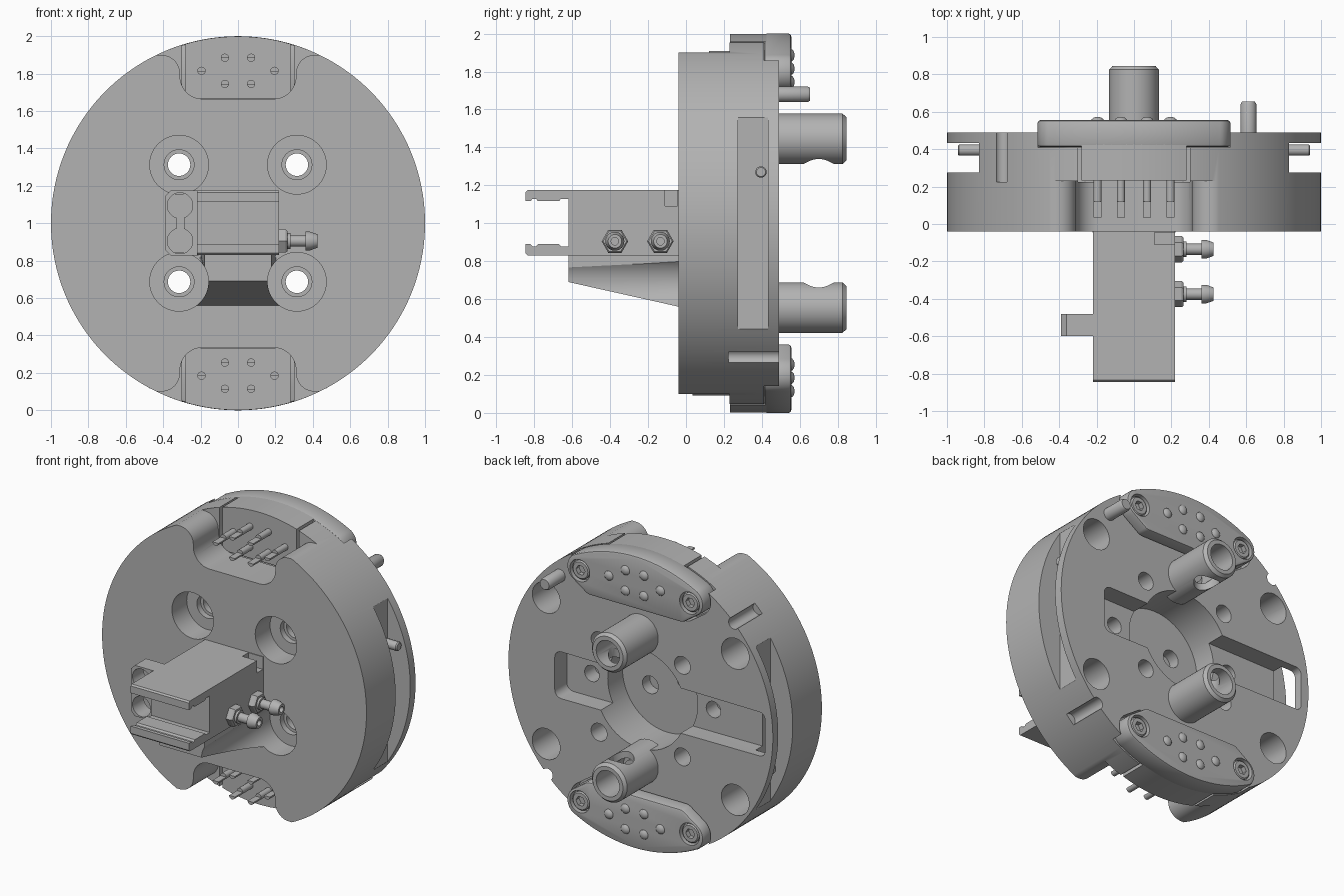
import bpy, bmesh, math

old = bpy.data.objects.get("Cube")
if old:
    bpy.data.objects.remove(old, do_unlink=True)

steel = bpy.data.materials.new("machined_grey")
steel.use_nodes = True
steel.diffuse_color = (0.45, 0.45, 0.45, 1)
steel.node_tree.nodes["Principled BSDF"].inputs["Base Color"].default_value = (0.45, 0.45, 0.45, 1)


def loft(name, rings, axis="Y", origin=(0, 0, 0)):
    """Solid through rings of (distance along axis, [(u, v), ...])."""
    bm = bmesh.new()
    loops = []
    for d, pts in rings:
        loop = []
        for u, v in pts:
            p = {"X": (d, u, v), "Y": (u, d, v), "Z": (u, v, d)}[axis]
            loop.append(bm.verts.new([a + b for a, b in zip(p, origin)]))
        loops.append(loop)
    n = len(loops[0])
    for a, b in zip(loops, loops[1:]):
        for i in range(n):
            bm.faces.new((a[i], a[(i + 1) % n], b[(i + 1) % n], b[i]))
    bm.faces.new(loops[0])
    bm.faces.new(loops[-1])
    bmesh.ops.recalc_face_normals(bm, faces=bm.faces)
    mesh = bpy.data.meshes.new(name)
    bm.to_mesh(mesh)
    bm.free()
    mesh.materials.append(steel)
    ob = bpy.data.objects.new(name, mesh)
    bpy.context.collection.objects.link(ob)
    return ob


def prism(name, pts, a, b, axis="Y"):
    return loft(name, [(a, pts), (b, pts)], axis)


def box(name, x0, x1, y0, y1, z0, z1):
    return prism(name, [(x0, z0), (x1, z0), (x1, z1), (x0, z1)], y0, y1)


def arc(cx, cy, r, a0, a1, n=12):
    return [(cx + r * math.cos(math.radians(a0 + (a1 - a0) * i / n)),
             cy + r * math.sin(math.radians(a0 + (a1 - a0) * i / n))) for i in range(n + 1)]


def turned(name, origin, stations, axis="Y", sides=32):
    """Round part from (distance, radius) stations."""
    return loft(name, [(d, arc(0, 0, r, 0, 360, sides)[:-1]) for d, r in stations], axis, origin)


def hole(x, z, r, y0, y1, sides=32):
    return turned("cutter", (x, 0, z), [(y0, r), (y1, r)], "Y", sides)


def apply_mod(ob, mod):
    bpy.context.view_layer.objects.active = ob
    bpy.ops.object.modifier_apply(modifier=mod.name)


def cut(ob, cutters):
    for c in cutters:
        mod = ob.modifiers.new("cut", "BOOLEAN")
        mod.operation, mod.solver, mod.object = "DIFFERENCE", "EXACT", c
        apply_mod(ob, mod)
        bpy.data.objects.remove(c, do_unlink=True)


def mirrored(right):
    """Close a right-hand outline with its mirror image in x."""
    return right + [(-x, z) for x, z in reversed(right)]


def flip(pts, s):
    """Outline measured from the disc centre, for the upper or lower side."""
    return [(x, 1 + s * z) for x, z in pts]


def terminal_outline(g=0.0):
    right = arc(0, 0, 1 + g, 89, 62.6, 14) + arc(0.415, 0.8, 0.1 + g, 55, -60, 12)
    return mirrored(right + arc(0.34, 0.70, 0.06 + g, -60, -90, 4))


notch = mirrored([(0.46, 1.1), (0.46, 0.9)] + arc(0.41, 0.8, 0.1, 90, 180)
                 + arc(0.19, 0.785, 0.12, 0, -90))
corners = [(sx, sz) for sx in (-1, 1) for sz in (-1, 1)]

# Main disc
disc = turned("main_disc", (0, 0, 1), [(-0.04, 1), (0.49, 1)], sides=160)
cutters = []
for s in (-1, 1):
    cutters += [prism("cutter", flip(notch, s), -0.1, 0.23),
                prism("cutter", flip([(-.3, .66), (.3, .66), (.3, 1.1), (-.3, 1.1)], s), 0.225, 0.43),
                prism("cutter", flip(terminal_outline(0.015), s), 0.41, 0.6),
                # Side flats and rim grooves
                box("cutter", min(s * .83, s * 1.1), max(s * .83, s * 1.1), 0.275, 0.432, 0.3, 1.7),
                hole(-s * 0.705, 1 + s * 0.705, 0.04, 0.225, 0.6)]
for sx, sz in corners:
    cutters += [hole(sx * 0.315, 1 + sz * 0.313, 0.157, -0.1, 0.12, 48),
                hole(sx * 0.315, 1 + sz * 0.313, 0.08, 0.1, 0.16),
                hole(sx * 0.315, 1 + sz * 0.313, 0.06, 0.1, 0.6),
                hole(sx * 0.715, 1 + sz * 0.5, 0.105, 0.25, 0.6)]
# Rear slot and central bore
slot = (arc(0.6, 1.11, 0.05, 90, 0, 6) + arc(0.6, 0.89, 0.05, 0, -90, 6)
        + arc(-0.9, 0.89, 0.04, 270, 180, 6) + arc(-0.9, 1.11, 0.04, 180, 90, 6))
cutters += [prism("cutter", slot, 0.36, 0.6), hole(0, 1, 0.34, 0.2, 0.6, 64),
            hole(0.46, 1, 0.055, 0.25, 0.4), hole(-0.46, 1, 0.055, 0.25, 0.4),
            hole(-0.13, 1.05, 0.06, 0.12, 0.3), hole(0.13, 0.95, 0.06, 0.12, 0.3)]
cut(disc, cutters)

# Terminal blocks, screws and contacts
for s, side in ((1, "upper"), (-1, "lower")):
    stem = arc(0, 0, 0.999, 73.7, 106.3, 14) + [(-0.28, 0.667), (0.28, 0.667)]
    prism(side + "_terminal_stem", flip(stem, s), 0.232, 0.43)
    plate = prism(side + "_terminal_plate", flip(terminal_outline(), s), 0.412, 0.555)
    mod = plate.modifiers.new("edge", "BEVEL")
    mod.width, mod.segments, mod.limit_method, mod.angle_limit = 0.014, 2, "ANGLE", math.radians(60)
    apply_mod(plate, mod)
    cut(plate, [hole(sx * 0.415, 1 + s * 0.79, 0.075, 0.51, 0.6) for sx in (-1, 1)])
    for sx in (-1, 1):
        screw = turned(side + "_socket_screw", (sx * 0.415, 0, 1 + s * 0.79),
                       [(0.5, 0.064), (0.54, 0.064), (0.548, 0.056)])
        cut(screw, [hole(sx * 0.415, 1 + s * 0.79, 0.034, 0.515, 0.6, 6)])
    for x, z in ((-0.195, .815), (0.195, .815), (-.07, .885), (.07, .885), (-.07, .745), (.07, .745)):
        zc = 1 + s * z
        pin = turned(side + "_solder_pin", (x, 0, zc), [(0.035, 0.022), (0.25, 0.022)], sides=16)
        cut(pin, [box("cutter", x - .05, x + .05, 0, 0.12, zc, zc + 0.05)])
        turned(side + "_contact_dome", (x, 0, zc),
               [(0.55, 0.034), (0.56, 0.031), (0.568, 0.022), (0.572, 0.008)], sides=16)

# Rear hollow posts with a radial port facing the centre
for s, side in ((1, "upper"), (-1, "lower")):
    zc = 1 + s * 0.445
    post = turned(side + "_hollow_post", (0, 0, zc), [(0.4, .133), (0.825, .133), (0.845, .115)], sides=48)
    port = turned("cutter", (0, 0.7, zc), [(-s * 0.2, 0.08), (0, 0.08)], "Z")
    cut(post, [hole(0, zc, 0.088, 0.55, 0.9), port])
    turned(side + "_post_screw", (0, 0, zc), [(0.54, 0.06), (0.58, 0.06)], sides=24)

# Locating pins
turned("rear_locating_pin", (0.612, 0, 1.68), [(0.45, .042), (0.64, .042), (0.655, .034)])
for s in (-1, 1):
    turned("side_pin", (0, 0.395, 1 + s * 0.27),
           [(s * 0.8, 0.03), (s * 0.935, 0.03), (s * 0.942, 0.024)], "X", 24)

# Front channel bracket with grooved jaws
jaw = [(-0.02, -0.172), (-0.835, -0.172), (-0.845, -0.162), (-0.845, -0.113), (-0.82, -0.113),
       (-0.81, -0.125), (-0.79, -0.125), (-0.78, -0.113), (-0.67, -0.113), (-0.66, -0.125),
       (-0.62, -0.125)]
channel = prism("channel_bracket",
                [(y, 1.003 + z) for y, z in jaw] + [(y, 1.003 - z) for y, z in reversed(jaw)],
                -0.22, 0.22, "X")
cut(channel, [box("cutter", 0.11, 0.3, -0.11, -0.045, 1.09, 1.3)])

# Sloping support under the bracket
wedge = loft("support_wedge", [
    (-0.62, [(-0.18, 0.69), (0.18, 0.69), (0.18, 0.84), (-0.18, 0.84)]),
    (-0.03, [(-0.23, 0.558), (0.23, 0.558), (0.2, 0.84), (-0.2, 0.84)])])
cut(wedge, [hole(sx * 0.315, 0.687, 0.157, -0.8, 0.1, 48) for sx in (-1, 1)])

# Side clip with two linked round openings
clip = prism("side_clip", [(-0.21, 0.828), (-0.36, 0.828), (-0.39, 0.858), (-0.39, 1.145),
                           (-0.36, 1.175), (-0.21, 1.175)], -0.6, -0.48)
cut(clip, [hole(-0.31, z, 0.068, -0.7, -0.4) for z in (0.905, 1.095)]
    + [box("cutter", -0.33, -0.29, -0.7, -0.4, 0.92, 1.08)])

# Hose fittings
for y in (-0.375, -0.135):
    turned("fitting_nut", (0, y, 0.905), [(0.2, 0.07), (0.255, 0.07), (0.265, 0.062)], "X", 6)
    barb = turned("hose_barb", (0, y, 0.905),
                  [(0.25, 0.042), (0.28, 0.042), (0.281, 0.03), (0.36, 0.03),
                   (0.361, 0.05), (0.385, 0.05), (0.425, 0.036)], "X", 24)
    cut(barb, [turned("cutter", (0, y, 0.905), [(0.3, 0.02), (0.5, 0.02)], "X", 16)])

# Smooth round surfaces, keep machined edges crisp
bpy.ops.object.select_all(action="DESELECT")
for ob in bpy.context.collection.objects:
    if ob.type == "MESH" and steel.name in ob.data.materials:
        ob.select_set(True)
        bpy.context.view_layer.objects.active = ob
bpy.ops.object.shade_smooth_by_angle(angle=math.radians(30))
